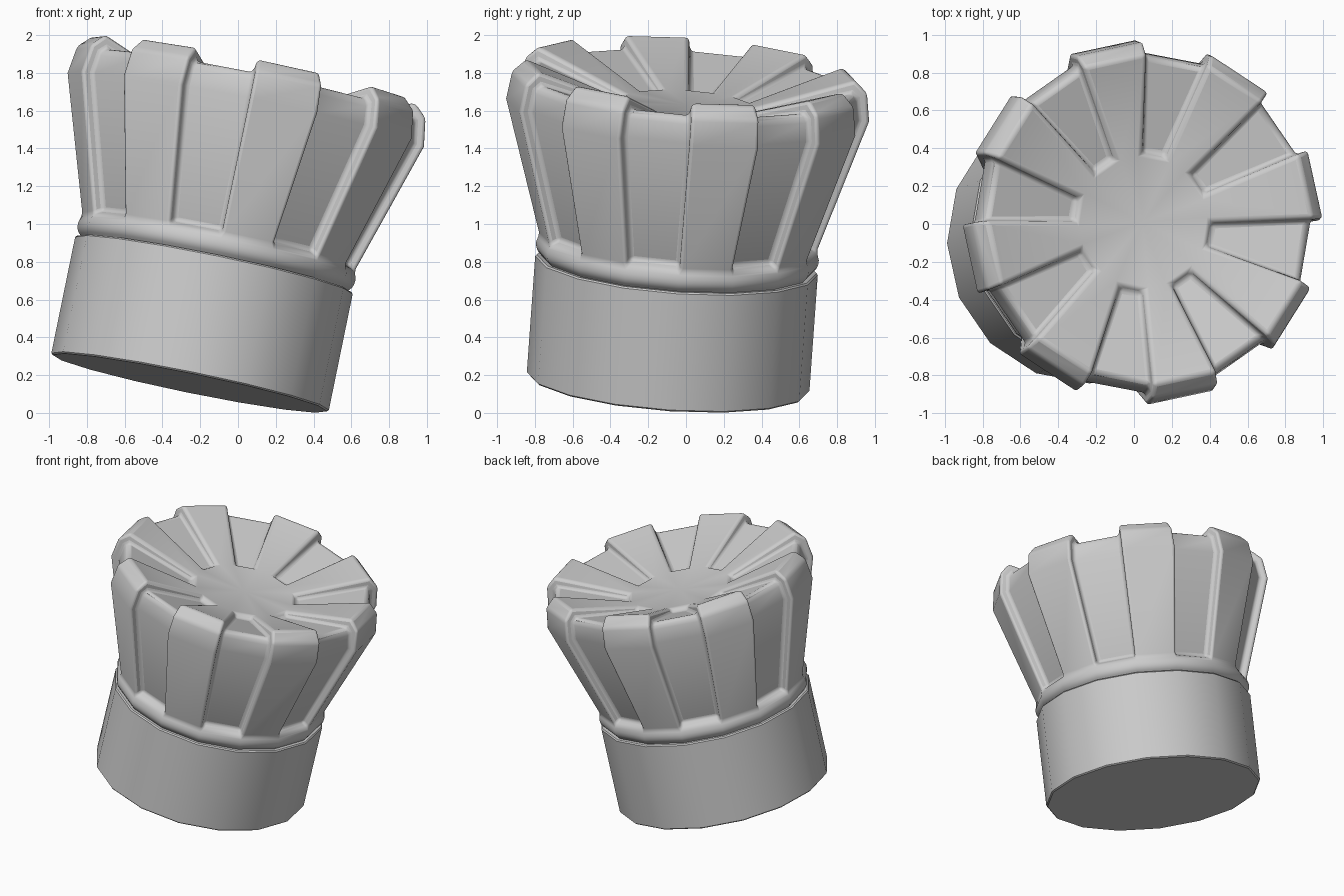
import bpy, bmesh, math
from mathutils import Vector, Matrix

if "Cube" in bpy.data.objects:
    bpy.data.objects.remove(bpy.data.objects["Cube"])

SIDES = 16
PHASE = math.radians(1)
BASE = Vector((-0.255, -0.095, 0.158))
AXIS = Vector((0.2, 0.07, 0.977)).normalized()
TILT = Matrix.Translation(BASE) @ Vector((0, 0, 1)).rotation_difference(AXIS).to_matrix().to_4x4()


def lathe(profile, top, bottom_cap=False):
    """Faceted revolve of (radius, height) points; returns bmesh and wall faces by segment."""
    bm = bmesh.new()
    rings = []
    for r, z in profile:
        rings.append([bm.verts.new((r * math.cos(PHASE + math.tau * i / SIDES),
                                    r * math.sin(PHASE + math.tau * i / SIDES), z))
                      for i in range(SIDES)])
    walls = [[] for _ in range(SIDES)]
    for a, b in zip(rings, rings[1:]):
        for i in range(SIDES):
            j = (i + 1) % SIDES
            walls[i].append(bm.faces.new((a[i], a[j], b[j], b[i])))
    centre = bm.verts.new((0, 0, top))
    for i in range(SIDES):
        bm.faces.new((rings[-1][i], rings[-1][(i + 1) % SIDES], centre))
    if bottom_cap:
        bm.faces.new(rings[0][::-1])
    bm.normal_update()
    return bm, walls


def finish(name, bm, width, segments, angle):
    mesh = bpy.data.meshes.new(name)
    bm.to_mesh(mesh)
    bm.free()
    ob = bpy.data.objects.new(name, mesh)
    bpy.context.collection.objects.link(ob)
    ob.matrix_world = TILT
    bev = ob.modifiers.new("soft_edges", 'BEVEL')
    bev.width = width
    bev.segments = segments
    bev.limit_method = 'ANGLE'
    bev.angle_limit = math.radians(28)
    bpy.ops.object.select_all(action='DESELECT')
    ob.select_set(True)
    bpy.context.view_layer.objects.active = ob
    bpy.ops.object.shade_smooth_by_angle(angle=math.radians(angle))
    return ob


# Head band
band, _ = lathe([(0.75, 0), (0.75, 0.645)], 0.645, True)
finish("hat_band", band, 0.008, 1, 30)

# Pleated crown: rolled lip, flared wall, rounded rim, dished top
profile = [(0.70, 0.62), (0.728, 0.655), (0.747, 0.675), (0.75, 0.715), (0.738, 0.755),
           (0.967, 1.48), (0.945, 1.63), (0.875, 1.697), (0.35, 1.515)]
crown, walls = lathe(profile, 1.505)

# Sunken panels on every second segment, from the lip to the top disc
panels = [f for i in range(1, SIDES, 2) for f in walls[i][4:]]
bmesh.ops.inset_region(crown, faces=panels, thickness=0.014, depth=-0.06,
                       use_even_offset=True, use_boundary=True)

# Panels get shallower where they run into the top disc
for v in {v for f in panels for v in f.verts}:
    if math.hypot(v.co.x, v.co.y) < 0.5:
        v.co.z += 0.02
finish("pleated_crown", crown, 0.026, 3, 50)
